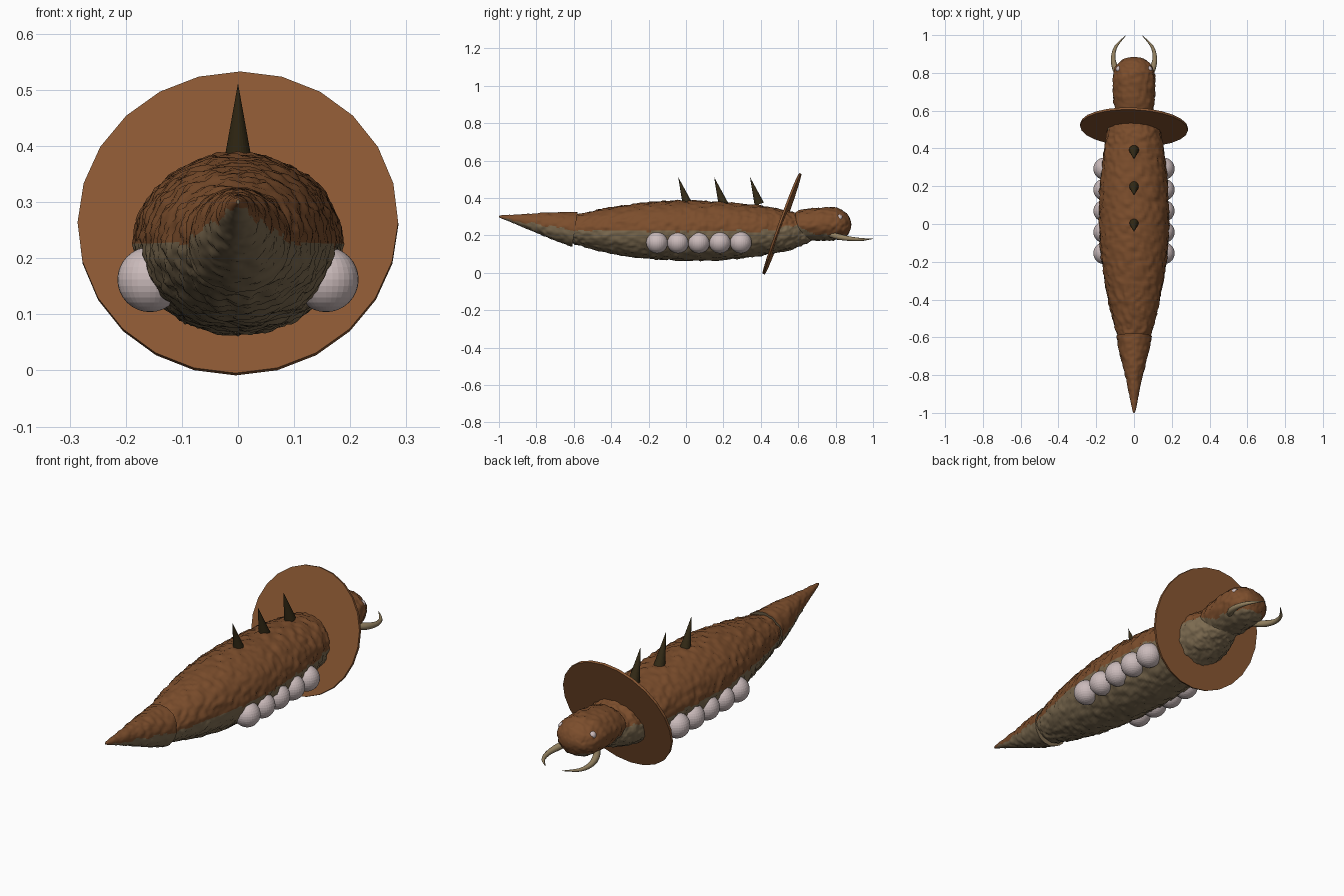
import bpy, bmesh, math
from mathutils import Vector, Matrix, noise

cube = bpy.data.objects.get("Cube")
if cube:
    bpy.data.objects.remove(cube, do_unlink=True)


def material(name, *rgb):
    m = bpy.data.materials.new(name)
    m.use_nodes = True
    m.diffuse_color = (*rgb, 1)
    m.node_tree.nodes["Principled BSDF"].inputs["Base Color"].default_value = (*rgb, 1)
    return m


BROWN = material("hide brown", 0.20, 0.075, 0.025)
TAN = material("belly tan", 0.20, 0.145, 0.08)
COLLAR = material("collar brown", 0.25, 0.095, 0.032)
DARK = material("spike dark", 0.035, 0.024, 0.008)
PALE = material("pale pink", 0.60, 0.50, 0.50)
HORN = material("horn tan", 0.30, 0.225, 0.12)


def finish(name, bm, mats, smooth=True):
    bmesh.ops.recalc_face_normals(bm, faces=bm.faces)
    mesh = bpy.data.meshes.new(name)
    bm.to_mesh(mesh)
    bm.free()
    for m in mats:
        mesh.materials.append(m)
    obj = bpy.data.objects.new(name, mesh)
    bpy.context.collection.objects.link(obj)
    for p in mesh.polygons:
        p.use_smooth = smooth and len(p.vertices) < 5
    return obj


def curve_point(stations, t):
    """Smooth interpolation through stations, t from 0 to 1."""
    u = t * (len(stations) - 1)
    i = min(int(u), len(stations) - 2)
    f = u - i
    p = [Vector(stations[max(0, min(k, len(stations) - 1))]) for k in range(i - 1, i + 3)]
    a, b = (p[2] - p[0]) / 2, (p[3] - p[1]) / 2
    d = p[1] - p[2]
    return ((2 * d + a + b) * f + (-3 * d - 2 * a - b)) * f * f + a * f + p[1]


def lumpy_loft(name, stations, rings, sides, bump, belly_line, lean=0):
    """Oval loft along y; stations are (y, half width, top, bottom)."""
    bm = bmesh.new()
    loops = []
    for r in range(rings + 1):
        t = r / rings
        y, w, top, low = curve_point(stations, t)
        mid, h = (top + low) / 2, (top - low) / 2
        loop = []
        for s in range(sides):
            a = math.tau * s / sides
            out = Vector((math.cos(a), 0, math.sin(a)))
            p = Vector((w * out.x, y + lean * h * out.z * (1 - t), mid + h * out.z))
            n = noise.noise(p * 38) + 0.5 * noise.noise(p * 80)
            loop.append(bm.verts.new(p + out * bump * n * min(1, w * 20)))
        loops.append(loop)
    for l0, l1 in zip(loops, loops[1:]):
        for s in range(sides):
            e = (s + 1) % sides
            bm.faces.new((l0[s], l0[e], l1[e], l1[s]))
    for cap in (loops[0], loops[-1]):
        bm.faces.new(cap)
    # Brown back above a ragged line, tan belly below it
    for f in bm.faces:
        c = f.calc_center_median()
        ragged = 0.012 * noise.noise(c * 25)
        f.material_index = 0 if c.z + ragged > belly_line(c.y) and len(f.verts) == 4 else 1
    return finish(name, bm, [BROWN, TAN])


# Main body, running into the neck
lumpy_loft("body", [
    (-0.61, 0.075, 0.30, 0.165), (-0.58, 0.093, 0.31, 0.15), (-0.4, 0.137, 0.35, 0.104),
    (-0.2, 0.17, 0.377, 0.076), (0, 0.184, 0.385, 0.066), (0.2, 0.178, 0.378, 0.07),
    (0.4, 0.157, 0.358, 0.092), (0.53, 0.13, 0.335, 0.118), (0.61, 0.095, 0.31, 0.142),
    (0.69, 0.06, 0.28, 0.18)], 150, 96, 0.008, lambda y: 0.225 if y < 0.5 else 0.25)

# Head with a rounded snout
lumpy_loft("head", [
    (0.575, 0.07, 0.30, 0.22), (0.60, 0.098, 0.33, 0.18), (0.68, 0.11, 0.345, 0.172),
    (0.77, 0.112, 0.35, 0.173), (0.83, 0.098, 0.338, 0.183), (0.865, 0.068, 0.31, 0.205),
    (0.88, 0.035, 0.28, 0.235), (0.884, 0.003, 0.262, 0.258)],
    60, 72, 0.007, lambda y: 0.25 - 0.045 * min(1, max(0, (y - 0.58) * 8)))

# Tail cone rising to a point
lumpy_loft("tail", [
    (-0.594, 0.095, 0.325, 0.14), (-0.7, 0.072, 0.323, 0.176), (-0.8, 0.047, 0.318, 0.216),
    (-0.9, 0.026, 0.312, 0.256), (-0.98, 0.01, 0.308, 0.288), (-1, 0.003, 0.304, 0.297)],
    70, 64, 0.005, lambda y: 0.225 + 0.17 * (-0.594 - y), 0.16)


def solid(name, kind, mat, matrix, smooth=False, **options):
    bm = bmesh.new()
    getattr(bmesh.ops, "create_" + kind)(bm, matrix=matrix, **options)
    return finish(name, bm, [mat], smooth)


# Thin tilted collar disc
tilt = Matrix.Rotation(math.radians(-2.5), 4, "Z") @ Matrix.Rotation(math.radians(70), 4, "X")
solid("collar_disc", "cone", COLLAR, Matrix.Translation((0, 0.513, 0.262)) @ tilt,
      cap_ends=True, segments=24, radius1=0.286, radius2=0.286, depth=0.012)

# Back spikes, leaning toward the tail
lean = Vector((0, -0.05, 0.145))
for i in range(3):
    base = Vector((0, 0.008 + 0.192 * i, 0.367))
    turn = lean.to_track_quat("Z", "Y").to_matrix().to_4x4()
    solid(f"back_spike_{i + 1}", "cone", DARK, Matrix.Translation(base + lean / 2) @ turn,
          cap_ends=True, segments=24, radius1=0.026, radius2=0, depth=lean.length)


# Curved mandible, tapering to its tip
def mandible(name, side):
    path = [(0.07, 0.77, 0.205, 0.014), (0.098, 0.82, 0.192, 0.016), (0.11, 0.88, 0.182, 0.012),
            (0.095, 0.94, 0.178, 0.008), (0.043, 0.998, 0.182, 0.001)]
    curve = bpy.data.curves.new(name, "CURVE")
    curve.dimensions = "3D"
    curve.bevel_depth = 1
    curve.bevel_resolution = 3
    curve.use_fill_caps = True
    line = curve.splines.new("POLY")
    line.points.add(24)
    for i, point in enumerate(line.points):
        x, y, z, r = curve_point(path, i / 24)
        point.co = (side * x, y, z, 1)
        point.radius = r
    curve.materials.append(HORN)
    bpy.context.collection.objects.link(bpy.data.objects.new(name, curve))


for side, label in ((1, "left"), (-1, "right")):
    # Row of round side pods
    for i in range(5):
        spot = (side * 0.157, -0.155 + 0.112 * i, 0.162)
        solid(f"{label}_pod_{i + 1}", "uvsphere", PALE, Matrix.Translation(spot),
              u_segments=32, v_segments=16, radius=0.058)
    solid(f"{label}_eye", "uvsphere", PALE, Matrix.Translation((side * 0.08, 0.82, 0.295)),
          smooth=True, u_segments=20, v_segments=12, radius=0.017)
    mandible(f"{label}_mandible", side)
